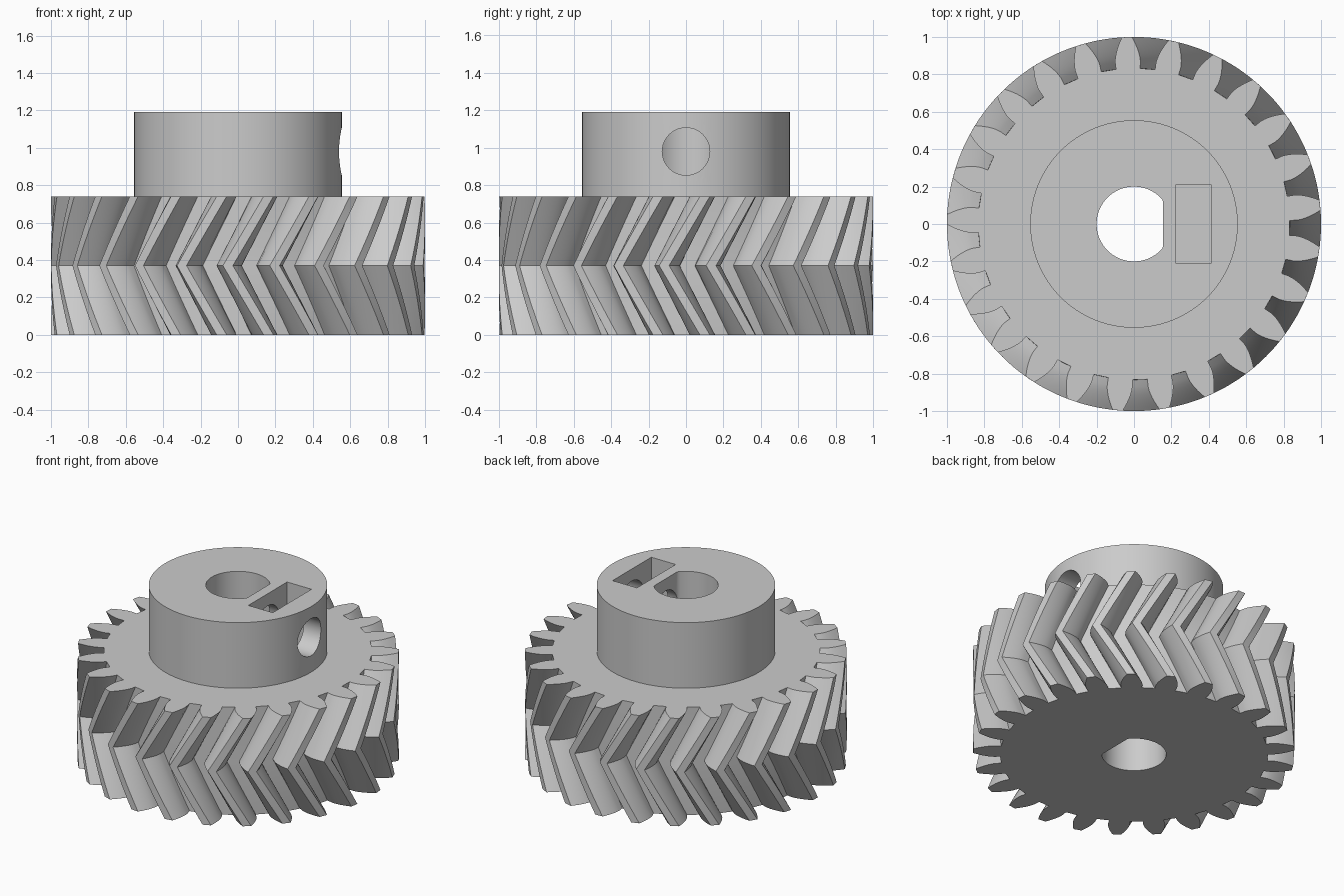
import bpy, bmesh
from math import pi, cos, sin, tan, acos, sqrt, radians

TEETH = 25
PITCH_R, ROOT_R, TIP_R = 0.926, 0.833, 1.0
GEAR_H, TOP = 0.74, 1.19
TWIST = radians(12.5)
PHASE = radians(5.8)

cube = bpy.data.objects.get("Cube")
if cube:
    bpy.data.objects.remove(cube, do_unlink=True)

grey = bpy.data.materials.new("light grey")
grey.use_nodes = True
grey.diffuse_color = (0.6, 0.6, 0.6, 1)
grey.node_tree.nodes["Principled BSDF"].inputs["Base Color"].default_value = (0.6, 0.6, 0.6, 1)


def prism(name, outline, levels):
    """Stack a polar outline at (z, turn) levels and cap both ends."""
    bm = bmesh.new()
    rings = [[bm.verts.new((r * cos(a + turn), r * sin(a + turn), z)) for r, a in outline]
             for z, turn in levels]
    n = len(outline)
    for low, high in zip(rings, rings[1:]):
        for i in range(n):
            j = (i + 1) % n
            bm.faces.new((low[i], low[j], high[j], high[i]))
    bm.faces.new(rings[0][::-1])
    bm.faces.new(rings[-1])
    mesh = bpy.data.meshes.new(name)
    bm.to_mesh(mesh)
    bm.free()
    mesh.materials.append(grey)
    obj = bpy.data.objects.new(name, mesh)
    bpy.context.collection.objects.link(obj)
    return obj


def cut(obj, cutter):
    mod = obj.modifiers.new("cut", 'BOOLEAN')
    mod.operation = 'DIFFERENCE'
    mod.solver = 'EXACT'
    mod.object = cutter
    bpy.context.view_layer.objects.active = obj
    bpy.ops.object.modifier_apply(modifier=mod.name)


# Involute tooth flank: half angle of the tooth at radius r
pressure = radians(20)
base_r = PITCH_R * cos(pressure)


def half_angle(r):
    a = acos(min(1, base_r / r))
    return pi / (2 * TEETH) + tan(pressure) - pressure - (tan(a) - a)


radii = [ROOT_R] + [base_r + (TIP_R - base_r) * i / 6 for i in range(7)]
tooth = [(r, -half_angle(r)) for r in radii] + [(r, half_angle(r)) for r in reversed(radii)]
outline = [(r, a + 2 * pi * t / TEETH) for t in range(TEETH) for r, a in tooth]

# Herringbone gear: the twist reverses at mid height
steps = 16
levels = [(GEAR_H * i / steps, PHASE - TWIST * (1 - abs(2 * i / steps - 1)))
          for i in range(steps + 1)]
gear = prism("herringbone_gear", outline, levels)

# Hub on top of the gear
circle = [2 * pi * i / 96 for i in range(96)]
hub = prism("hub", [(0.555, a) for a in circle], [(GEAR_H, 0), (TOP, 0)])

# D-shaped shaft bore with its flat towards the grub screw
flat = 0.155
bore = prism("bore_cutter",
             [(min(0.2, flat / cos(a)) if cos(a) > 0.1 else 0.2, a) for a in circle],
             [(-0.1, 0), (TOP + 0.1, 0)])

# Nut pocket and grub screw hole
bpy.ops.mesh.primitive_cube_add(size=1, location=(0.318, 0, 1.02))
pocket = bpy.context.object
pocket.name = "nut_pocket_cutter"
pocket.scale = (0.185, 0.42, 0.5)
bpy.ops.mesh.primitive_cylinder_add(vertices=48, radius=0.127, depth=0.7,
                                    location=(0.4, 0, 0.98), rotation=(0, pi / 2, 0))
screw = bpy.context.object
screw.name = "screw_hole_cutter"
bpy.context.view_layer.update()

cut(gear, bore)
for cutter in (bore, pocket, screw):
    cut(hub, cutter)
for cutter in (bore, pocket, screw):
    bpy.data.objects.remove(cutter, do_unlink=True)

# Smooth curved walls, crisp edges
for obj in (gear, hub):
    bpy.ops.object.select_all(action='DESELECT')
    obj.select_set(True)
    bpy.context.view_layer.objects.active = obj
    bpy.ops.object.shade_smooth_by_angle(angle=radians(25))
